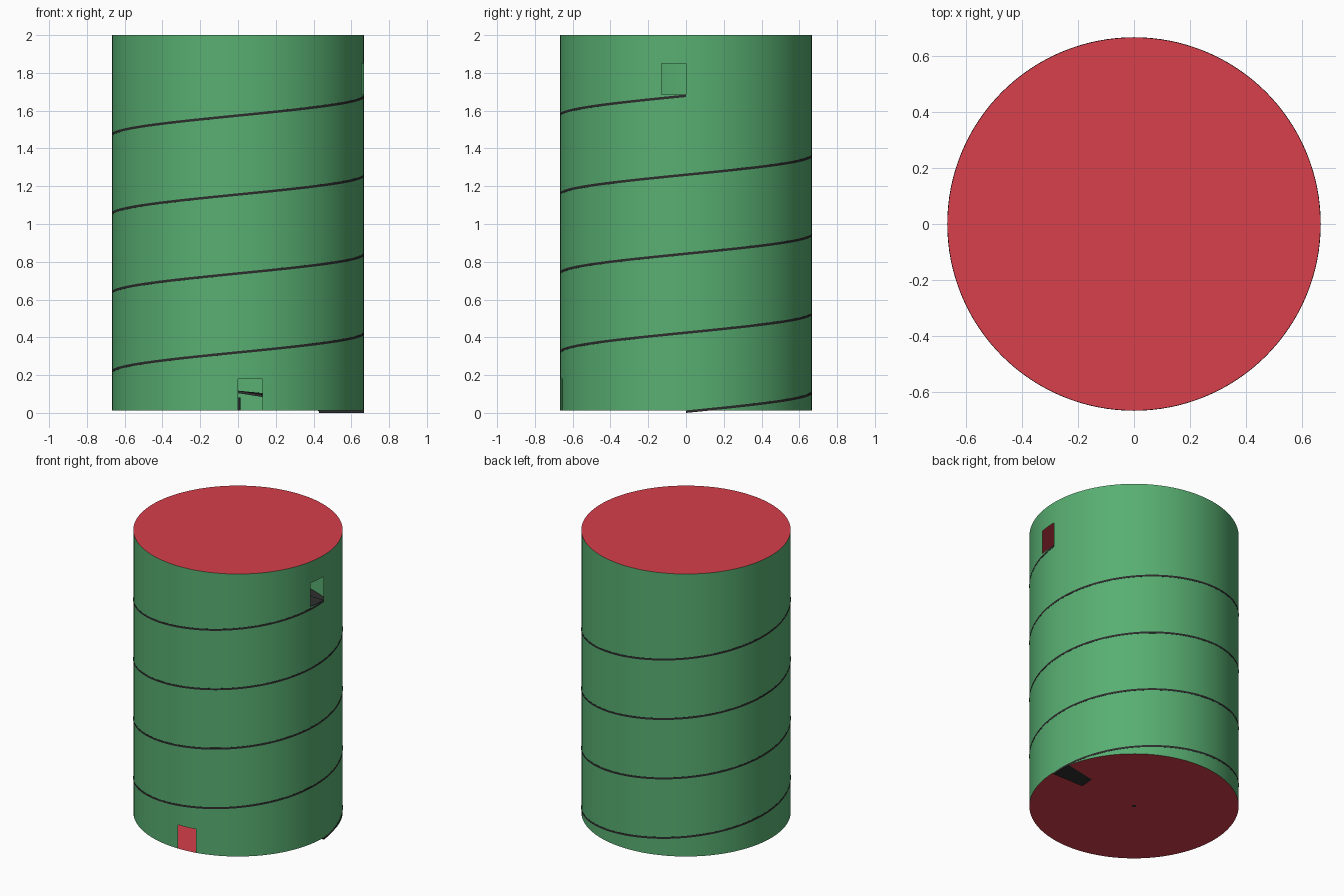
import bpy, bmesh, math

if "Cube" in bpy.data.objects:
    bpy.data.objects.remove(bpy.data.objects["Cube"])

R = 0.667          # tower radius
BASE = 0.0133      # level of the floor
TOP = 2.0
PITCH = 0.418      # rise of the ramp per turn
TURNS = 4
SEG = 128


def material(name, rgb):
    m = bpy.data.materials.new(name)
    m.diffuse_color = (*rgb, 1)
    m.use_nodes = True
    m.node_tree.nodes["Principled BSDF"].inputs["Base Color"].default_value = m.diffuse_color
    return m


green = material("leaf green", (0.098, 0.43, 0.168))
red = material("warm red", (0.68, 0.05, 0.07))
dark = material("charcoal", (0.026, 0.026, 0.026))


def finish(bm, name, mat, smooth=False):
    me = bpy.data.meshes.new(name)
    bm.to_mesh(me)
    bm.free()
    ob = bpy.data.objects.new(name, me)
    bpy.context.collection.objects.link(ob)
    me.materials.append(mat)
    if smooth:
        bpy.ops.object.select_all(action='DESELECT')
        ob.select_set(True)
        bpy.context.view_layer.objects.active = ob
        bpy.ops.object.shade_smooth_by_angle(angle=math.radians(35))
    return ob


def polar(r, a, z):
    return (r * math.cos(a), r * math.sin(a), z)


# Thin round wall with an exit at the front and an entry on the right
levels = [BASE, 0.18, 1.685, 1.85, TOP]
bm = bmesh.new()
rings = [[bm.verts.new(polar(R, 2 * math.pi * i / SEG, z)) for i in range(SEG)]
         for z in levels]
for k in range(len(levels) - 1):
    for i in range(SEG):
        deg = (i + 0.5) * 360 / SEG
        exit_hole = k == 0 and 270 < deg < 281.25
        entry_hole = k == 2 and deg > 348.75
        if exit_hole or entry_hole:
            continue
        j = (i + 1) % SEG
        bm.faces.new((rings[k][i], rings[k][j], rings[k + 1][j], rings[k + 1][i]))
finish(bm, "tower_wall", green, True)

# Floor and roof discs
for name, z in (("floor", BASE), ("roof", TOP)):
    bm = bmesh.new()
    ring = [bm.verts.new(polar(R, 2 * math.pi * i / SEG, z)) for i in range(SEG)]
    bm.faces.new(ring if z > 1 else ring[::-1])
    finish(bm, name, red)

# Spiral ramp, its outer edge showing as a line around the wall
THICK = 0.0133
R_IN, R_OUT = 0.43, R + 0.001
bm = bmesh.new()
sections = []
steps = SEG * TURNS
for i in range(steps + 1):
    a = 2 * math.pi * i / SEG
    z = PITCH * i / SEG
    sections.append([bm.verts.new(polar(r, a, z + h)) for r, h in
                     ((R_IN, 0), (R_OUT, 0), (R_OUT, THICK), (R_IN, THICK))])
for s, t in zip(sections, sections[1:]):
    for k in range(4):
        n = (k + 1) % 4
        bm.faces.new((s[k], t[k], t[n], s[n]))
bm.faces.new(sections[0])
bm.faces.new(sections[-1][::-1])
bmesh.ops.recalc_face_normals(bm, faces=bm.faces)
finish(bm, "spiral_ramp", dark, True)

# Short pin in the middle of the floor
bm = bmesh.new()
bmesh.ops.create_cone(bm, cap_ends=True, segments=24, radius1=0.0133,
                      radius2=0.0133, depth=0.068)
bmesh.ops.translate(bm, verts=bm.verts, vec=(0, 0, 0.0465))
finish(bm, "centre_pin", dark, True)
